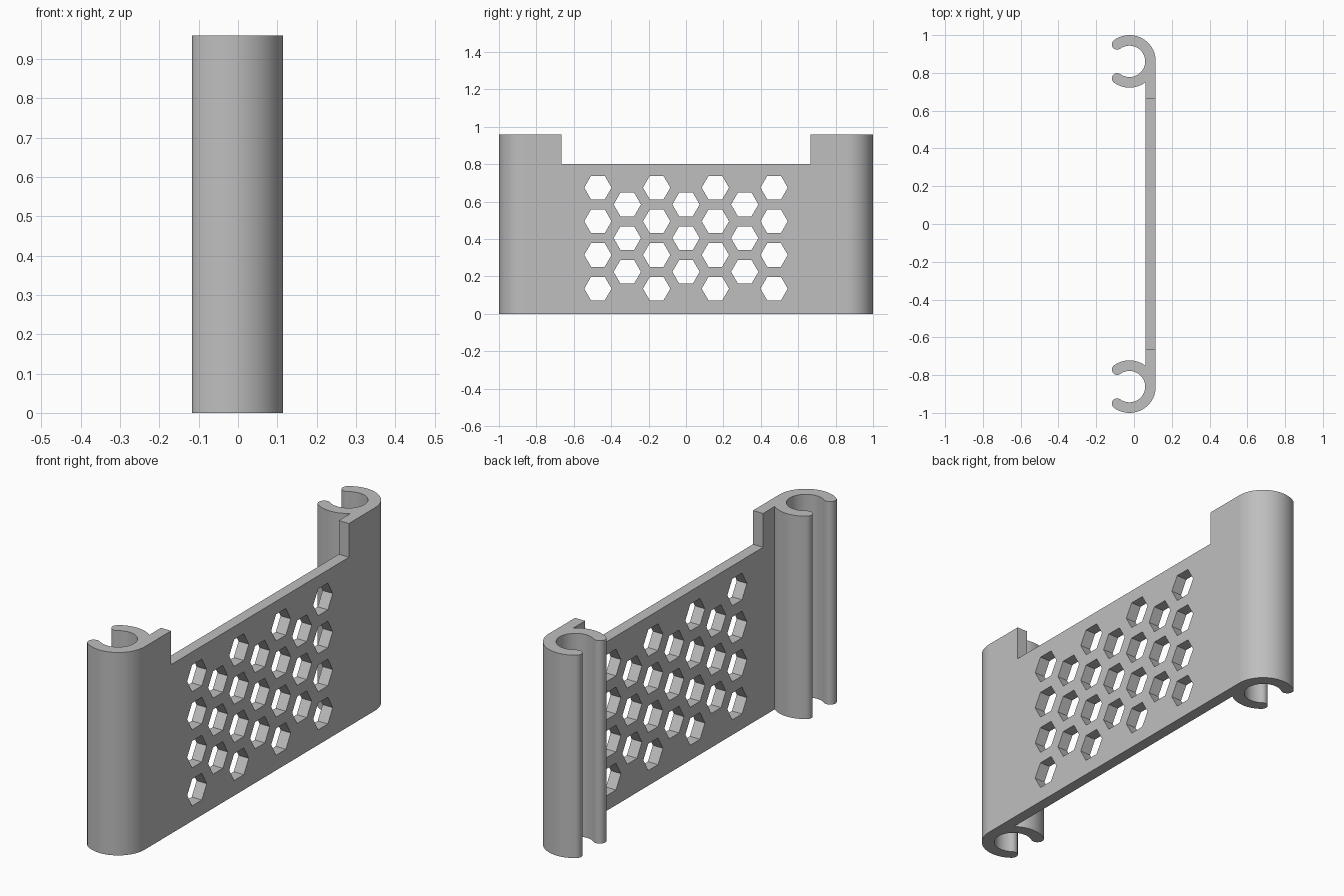
import bpy, bmesh
from math import radians, sin, cos, acos, degrees, sqrt

cube = bpy.data.objects.get("Cube")
if cube:
    bpy.data.objects.remove(cube, do_unlink=True)

HEIGHT, PANEL_TOP, NOTCH_Y = 0.96, 0.80, 0.665
CX, CY = -0.024, 0.861            # clip centre
R_OUT, R_IN = 0.139, 0.083        # clip radii
PANEL_X = 0.062                   # inner face of the panel
OPEN = 126                        # half angle of the clip's jaw
R_MID, R_TIP = (R_OUT + R_IN) / 2, (R_OUT - R_IN) / 2

grey = bpy.data.materials.new("light grey plastic")
grey.use_nodes = True
grey.diffuse_color = (0.52, 0.52, 0.52, 1)
grey.node_tree.nodes["Principled BSDF"].inputs["Base Color"].default_value = grey.diffuse_color


def arc(cx, cy, r, start, end, steps):
    angles = [radians(start + (end - start) * i / steps) for i in range(steps + 1)]
    return [(cx + r * cos(a), cy + r * sin(a)) for a in angles]


def tip(side, start):
    a = radians(side * OPEN)
    return arc(CX + R_MID * cos(a), CY + R_MID * sin(a), R_TIP, start, start + 180, 16)[1:-1]


def prism(bm, points, direction):
    face = bm.faces.new([bm.verts.new(p) for p in points])
    top = bmesh.ops.extrude_face_region(bm, geom=[face])["geom"]
    bmesh.ops.translate(bm, vec=direction, verts=[v for v in top if isinstance(v, bmesh.types.BMVert)])


def make_object(name, bm):
    bmesh.ops.recalc_face_normals(bm, faces=bm.faces)
    mesh = bpy.data.meshes.new(name)
    bm.to_mesh(mesh)
    bm.free()
    mesh.materials.append(grey)
    obj = bpy.data.objects.new(name, mesh)
    bpy.context.collection.objects.link(obj)
    return obj


# Panel and clips: one outline, mirrored front to back
join = -degrees(acos((PANEL_X - CX) / R_OUT))
clip = (arc(CX, CY, R_OUT, 0, OPEN, 40) + tip(1, OPEN)
        + arc(CX, CY, R_IN, OPEN, -OPEN, 72) + tip(-1, 180 - OPEN)
        + arc(CX, CY, R_OUT, -OPEN, join, 24))
outline = clip + [(x, -y) for x, y in reversed(clip)]
bm = bmesh.new()
prism(bm, [(x, y, 0) for x, y in outline], (0, 0, HEIGHT))
panel = make_object("clip_panel", bm)

# Cutter: top notch and honeycomb holes
bm = bmesh.new()
prism(bm, [(0, y, z) for y, z in ((-NOTCH_Y, PANEL_TOP), (NOTCH_Y, PANEL_TOP),
                                  (NOTCH_Y, 1.2), (-NOTCH_Y, 1.2))], (0.3, 0, 0))
for col in range(-3, 4):
    rows = 4 if col % 2 else 3
    for row in range(rows):
        z = 0.405 + (row - (rows - 1) / 2) * 0.18
        hexagon = arc(col * 0.157, z, 0.073, 0, 300, 5)
        prism(bm, [(0, y, h) for y, h in hexagon], (0.3, 0, 0))
cutter = make_object("hole_cutter", bm)
cutter.hide_render = True

cut = panel.modifiers.new("holes", 'BOOLEAN')
cut.operation, cut.solver, cut.object = 'DIFFERENCE', 'EXACT', cutter
bpy.ops.object.select_all(action='DESELECT')
bpy.context.view_layer.objects.active = panel
panel.select_set(True)
bpy.ops.object.modifier_apply(modifier=cut.name)
bpy.data.objects.remove(cutter, do_unlink=True)

# Smooth rounded walls, crisp edges
bpy.ops.object.shade_smooth_by_angle(angle=radians(30))
weighted = panel.modifiers.new("flat_panel_normals", 'WEIGHTED_NORMAL')
weighted.keep_sharp = True
